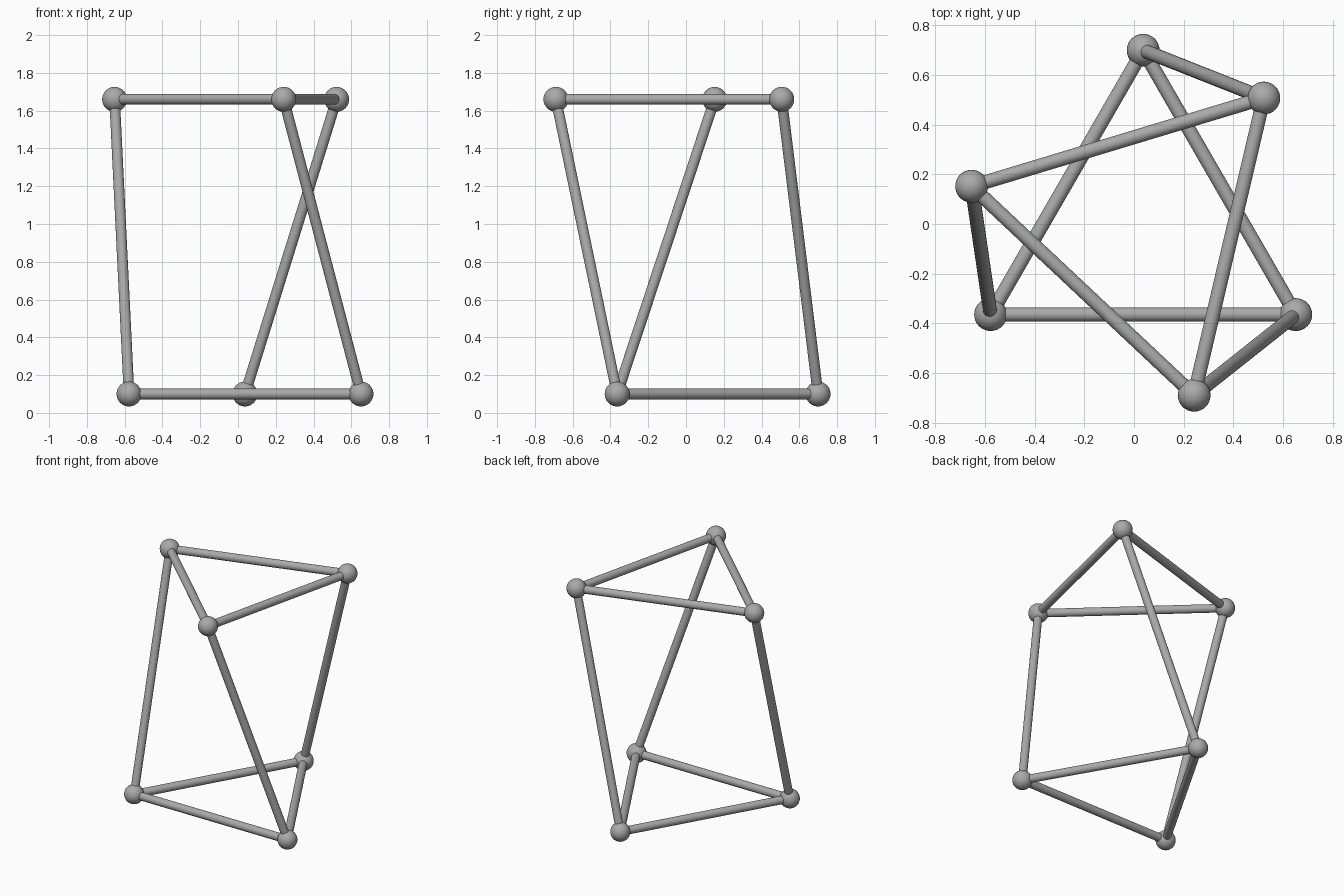
import bpy
import math
from mathutils import Vector

cube = bpy.data.objects.get("Cube")
if cube:
    bpy.data.objects.remove(cube, do_unlink=True)

BALL_RADIUS, BAR_RADIUS, RING_RADIUS = 0.066, 0.028, 0.709
CENTRE = Vector((0.037, -0.01, 0))

grey = bpy.data.materials.new("plain_grey")
grey.use_nodes = True
colour = (0.4, 0.4, 0.4, 1)
grey.diffuse_color = colour
grey.node_tree.nodes["Principled BSDF"].inputs["Base Color"].default_value = colour


def finish(name):
    obj = bpy.context.object
    obj.name = name
    obj.data.materials.append(grey)
    bpy.ops.object.shade_smooth_by_angle(angle=math.radians(40))
    return obj


def ball(name, position):
    bpy.ops.mesh.primitive_uv_sphere_add(segments=32, ring_count=16,
                                         radius=BALL_RADIUS, location=position)
    finish(name)


def bar(name, start, end):
    span = end - start
    bpy.ops.mesh.primitive_cylinder_add(vertices=32, radius=BAR_RADIUS,
                                        depth=span.length, location=(start + end) / 2,
                                        rotation=span.to_track_quat("Z", "Y").to_euler())
    finish(name)


def triangle(first_angle, height):
    angles = [math.radians(first_angle + 120 * i) for i in range(3)]
    return [CENTRE + Vector((RING_RADIUS * math.cos(a), RING_RADIUS * math.sin(a), height))
            for a in angles]


# Two triangular ends, the upper one twisted
bottom = triangle(90, 0.10)
top = triangle(46.8, 1.66)

# Joint balls, end bars and struts
for i in range(3):
    for level, points in (("bottom", bottom), ("top", top)):
        ball(f"{level}_ball_{i + 1}", points[i])
        bar(f"{level}_bar_{i + 1}", points[i], points[(i + 1) % 3])
    bar(f"strut_{i + 1}", bottom[i], top[i])
